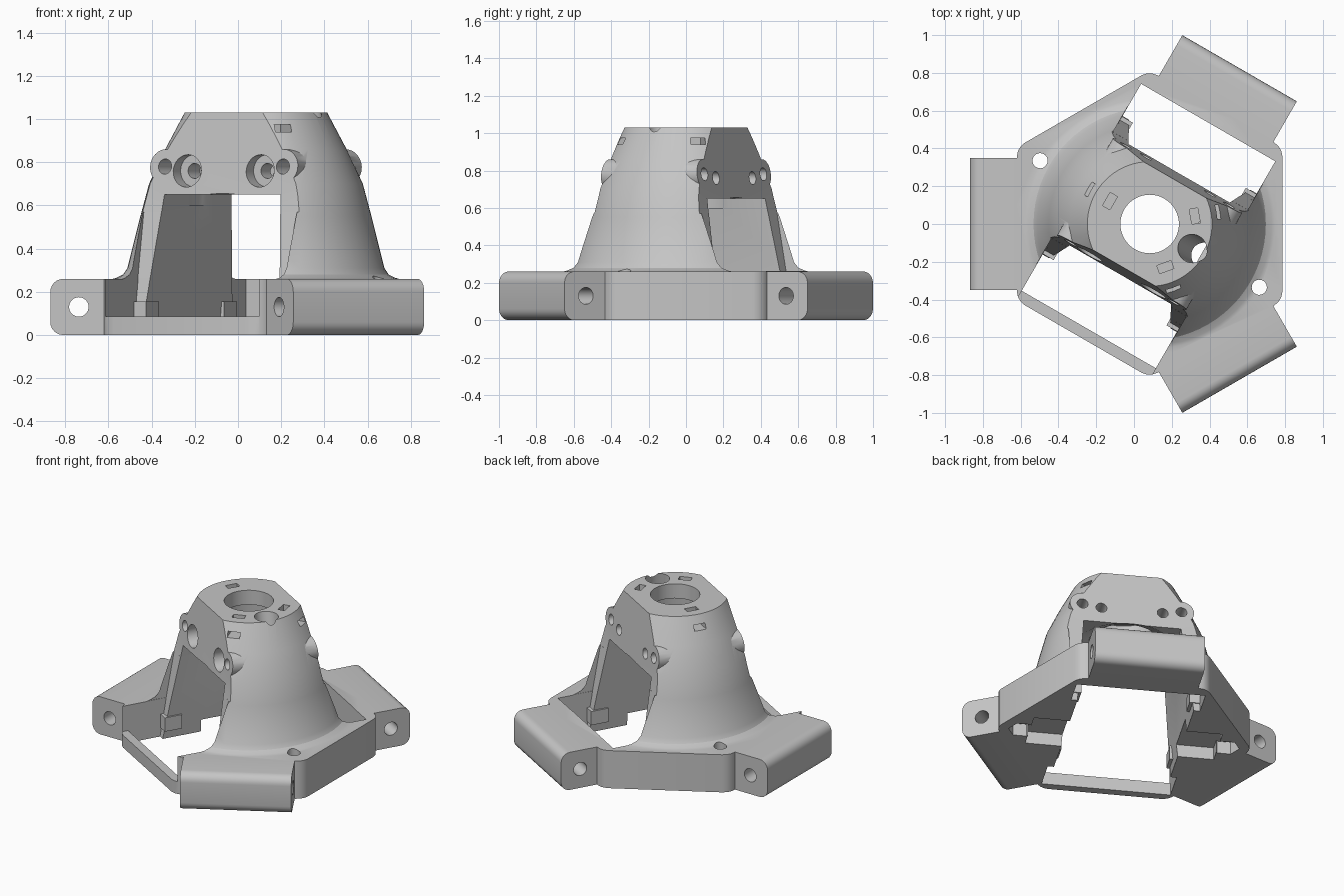
import bpy, bmesh
from math import radians, cos, sin, pi
from mathutils import Matrix, Vector

cube = bpy.data.objects.get("Cube")
if cube:
    bpy.data.objects.remove(cube, do_unlink=True)

grey = bpy.data.materials.new("plain grey")
grey.use_nodes = True
colour = (0.56, 0.56, 0.56, 1)
grey.diffuse_color = colour
grey.node_tree.nodes["Principled BSDF"].inputs["Base Color"].default_value = colour


def finish(bm, name):
    bmesh.ops.recalc_face_normals(bm, faces=bm.faces)
    mesh = bpy.data.meshes.new(name)
    bm.to_mesh(mesh)
    bm.free()
    mesh.materials.append(grey)
    ob = bpy.data.objects.new(name, mesh)
    bpy.context.collection.objects.link(ob)
    return ob


def prism(name, points, lo, hi, axis="z", turn=0):
    """Extrude a closed 2D outline along an axis, then turn it about z."""
    place = {"z": lambda a, b, h: (a, b, h),
             "y": lambda a, b, h: (a, h, b),
             "x": lambda a, b, h: (h, a, b)}[axis]
    bm = bmesh.new()
    rings = [[bm.verts.new(place(a, b, h)) for a, b in points] for h in (lo, hi)]
    bm.faces.new(rings[0])
    bm.faces.new(rings[1])
    n = len(points)
    for i in range(n):
        j = (i + 1) % n
        bm.faces.new((rings[0][i], rings[0][j], rings[1][j], rings[1][i]))
    bm.transform(Matrix.Rotation(turn, 4, "Z"))
    return finish(bm, name)


def box(name, x, y, z, turn=0):
    return prism(name, [(x[0], y[0]), (x[1], y[0]), (x[1], y[1]), (x[0], y[1])], *z, turn=turn)


def rod(name, a, b, r, lo, hi, axis="z", turn=0, n=32):
    ring = [(a + r * cos(2 * pi * i / n), b + r * sin(2 * pi * i / n)) for i in range(n)]
    return prism(name, ring, lo, hi, axis, turn)


def lathe(name, profile, n=72):
    """Solid of revolution about z from (radius, height) points."""
    bm = bmesh.new()
    rings = [[bm.verts.new((r * cos(2 * pi * i / n), r * sin(2 * pi * i / n), z))
              for i in range(n)] for r, z in profile]
    bm.faces.new(rings[0])
    bm.faces.new(rings[-1])
    for low, high in zip(rings, rings[1:]):
        for i in range(n):
            j = (i + 1) % n
            bm.faces.new((low[i], low[j], high[j], high[i]))
    return finish(bm, name)


def combine(target, tool, operation):
    mod = target.modifiers.new("combine", "BOOLEAN")
    mod.operation = operation
    mod.solver = "EXACT"
    mod.object = tool
    bpy.context.view_layer.objects.active = target
    bpy.ops.object.modifier_apply(modifier=mod.name)
    bpy.data.objects.remove(tool, do_unlink=True)


def add(tool):
    combine(body, tool, "UNION")


def cut(tool):
    combine(body, tool, "DIFFERENCE")


# Hexagonal base with softened corners
outline = []
for k in range(6):
    for off in (-3, -1, 1, 3):
        a = radians(60 * k + off)
        r = 0.797 - 0.004 * (abs(off) - 1)
        outline.append((r * cos(a), r * sin(a)))
body = prism("effector_body", outline, 0, 0.26)

# Flared tower
add(lathe("tower", [(0.6, 0.1), (0.68, 0.255), (0.645, 0.265), (0.615, 0.28), (0.595, 0.31),
                    (0.535, 0.55), (0.495, 0.7), (0.42, 0.86), (0.33, 1.03)]))

# Three arms, rounded along their outer edges
ARMS = [radians(a) for a in (90, 210, 330)]
R = 0.06
section = [(0.6, 0), (0.6, 0.26)]
for cz, start in ((0.2, 90), (0.06, 0)):
    for i in range(7):
        a = radians(start - 15 * i)
        section.append((0.952 - R + R * cos(a), cz + R * sin(a)))
for turn in ARMS:
    add(prism("arm", section, -0.35, 0.35, "y", turn))

# Screw bosses, trimmed flush by the flats below
for side in (-1, 1):
    ends = sorted((side * 0.1, side * 0.4))
    for x in (-0.315, 0.315):
        add(rod("boss", x, 0.78, 0.08, *ends, axis="y"))

# Flat sides of the tower, window recesses between the legs, base openings
for side, limit in ((-1, 0.645), (1, 0.62)):
    flat = [(0.268, 1.04), (0.31, 0.65), (0.324, 0.57), (0.9, 0.57), (0.9, 1.04)]
    recess = [(0.31, 0.65), (0.38, 0.262), (0.9, 0.262), (0.9, 0.65)]
    opening = [(0.378, 0.275), (0.44, -0.1), (limit, -0.1), (limit, 0.275)]
    for name, shape, half in (("flat", flat, 0.9), ("recess", recess, 0.412),
                              ("opening", opening, 0.41)):
        cut(prism(name, [(side * d, z) for d, z in shape], -half, half, "x"))
cut(box("front_gap", (-0.41, 0.41), (-0.9, -0.43), (0.085, 0.275)))

# Tunnel through the middle and cavity under the top plate
cut(prism("tunnel", [(-0.38, -0.1), (0.38, -0.1), (0.31, 0.65), (-0.31, 0.65)],
          -0.44, 0.44, "y"))
cut(lathe("cavity", [(0.325, 0.6), (0.32, 0.65), (0.22, 0.7), (0.2, 0.93)]))

# Top bore, tilted cable hole, base screw holes and the pockets beneath them
cut(rod("bore", 0, 0, 0.155, 0.5, 1.2, n=48))
cable = rod("cable_hole", 0, 0, 0.075, -0.45, 0.2)
cable.data.transform(Matrix.Translation(Vector((0.26, 0, 1.03)))
                     @ Matrix.Rotation(radians(-13), 4, "Y"))
cut(cable)
for x in (-1, 1):
    cut(rod("base_hole", x * 0.67, 0, 0.04, -0.1, 0.4))
    cut(box("pocket", sorted((x * 0.3, x * 0.6)), (-0.16, 0.16), (-0.1, 0.085)))
    cut(rod("nut_pocket", x * 0.65, 0, 0.085, -0.1, 0.085, n=6))

# Nut slots in the top and on the side of the tower
for a in (180, 40, -40):
    turn = radians(a)
    cut(box("top_slot", (0.22, 0.265), (-0.04, 0.04), (0.92, 1.1), turn))
    cut(box("side_slot", (0.25, 0.5), (-0.04, 0.04), (0.94, 0.975), turn))

# Screw holes through the flats
for x in (-0.315, -0.195, 0.195, 0.315):
    for ends in ((-0.5, -0.12), (0.12, 0.5)):
        cut(rod("screw_hole", x, 0.76 if abs(x) < 0.3 else 0.78, 0.035, *ends, axis="y", n=24))
for x in (-0.195, 0.195):
    cut(rod("counterbore", x, 0.76, 0.075, -0.5, -0.23, "y"))

# Pivot holes along the arms
for turn in ARMS:
    cut(rod("pivot_hole", 0.82, 0.13, 0.045, -0.5, 0.5, "y", turn))

# Small lugs inside the base opening
parts = [body]
for x in (-1, 1):
    for y in (-1, 1):
        xs = sorted((x * 0.345, x * 0.43))
        ys = sorted((y * 0.3, y * 0.42))
        parts.append(box("lug", xs, ys, (0.06, 0.155)))

# Turn into place and shade
pose = Matrix.Translation(Vector((0.083, 0, 0))) @ Matrix.Rotation(radians(-30), 4, "Z")
bpy.ops.object.select_all(action="DESELECT")
for ob in parts:
    ob.data.transform(pose)
    ob.select_set(True)
bpy.context.view_layer.objects.active = body
bpy.ops.object.shade_smooth_by_angle(angle=radians(25))
